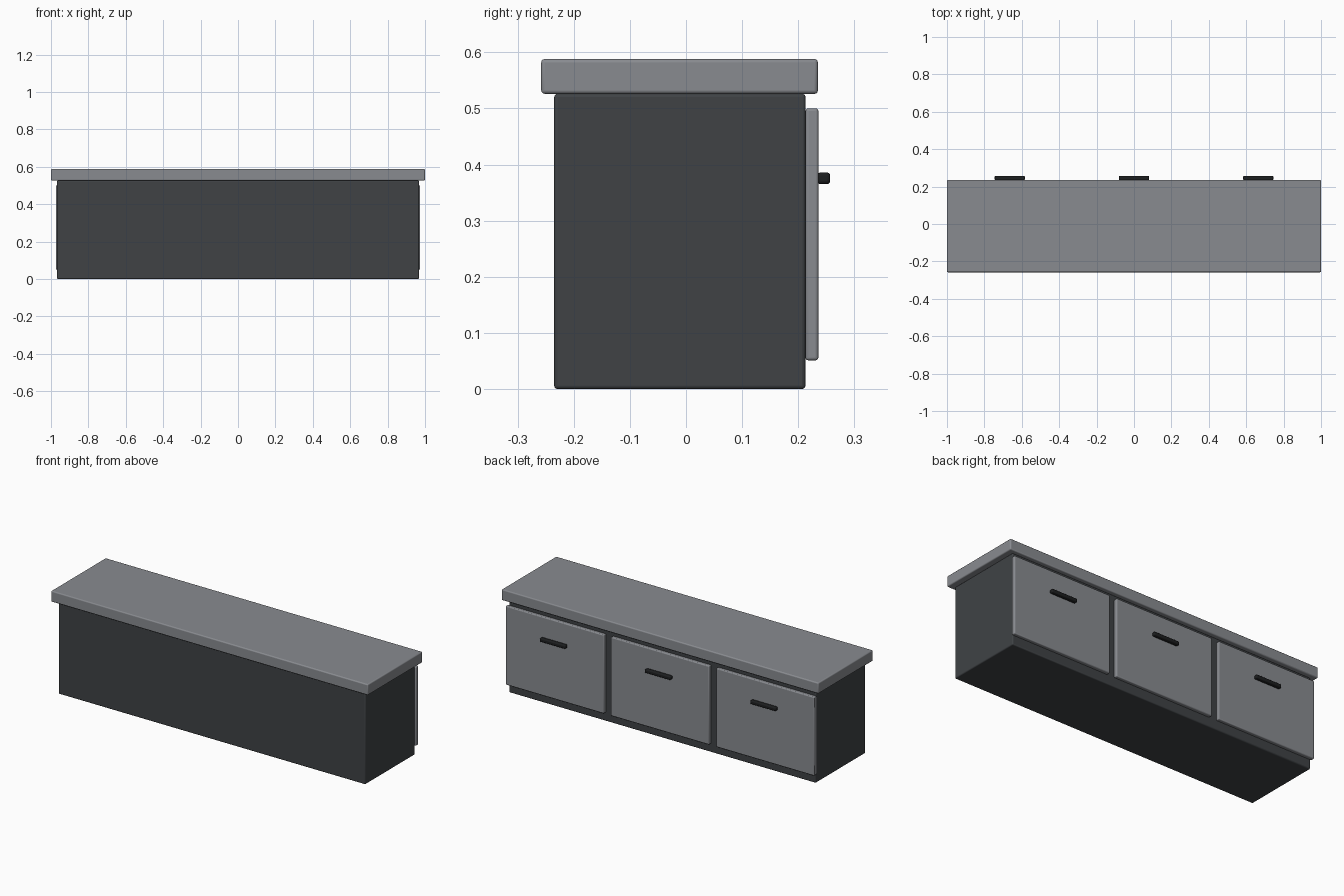
import bpy

if "Cube" in bpy.data.objects:
    bpy.data.objects.remove(bpy.data.objects["Cube"])


def material(name, color):
    m = bpy.data.materials.new(name)
    m.diffuse_color = (*color, 1)
    m.use_nodes = True
    m.node_tree.nodes["Principled BSDF"].inputs["Base Color"].default_value = m.diffuse_color
    return m


light = material("light_grey", (0.25, 0.26, 0.28))
dark = material("charcoal", (0.05, 0.055, 0.06))
black = material("black", (0.012, 0.013, 0.014))


def box(name, x, y, z, mat, bevel):
    """Rounded-edge box from (min, max) ranges on each axis."""
    mid = [(a + b) / 2 for a, b in (x, y, z)]
    bpy.ops.mesh.primitive_cube_add(size=1, location=mid)
    ob = bpy.context.object
    ob.name = name
    ob.scale = [b - a for a, b in (x, y, z)]
    bpy.ops.object.transform_apply(location=False, rotation=False, scale=True)
    mod = ob.modifiers.new("soft_edges", 'BEVEL')
    mod.width = bevel
    mod.segments = 3
    ob.data.materials.append(mat)
    bpy.ops.object.shade_smooth_by_angle()
    return ob


# Carcass and overhanging top
box("cabinet_body", (-0.968, 0.968), (-0.235, 0.213), (0, 0.526), dark, 0.006)
box("cabinet_top", (-1, 1), (-0.258, 0.235), (0.526, 0.588), light, 0.006)

# Three drawer fronts with bar handles on the +y side
for i, cx in enumerate((-0.664, 0, 0.664), 1):
    box(f"drawer_front_{i}", (cx - 0.31, cx + 0.31), (0.213, 0.236),
        (0.051, 0.5), light, 0.005)
    box(f"drawer_handle_{i}", (cx - 0.081, cx + 0.081), (0.234, 0.257),
        (0.365, 0.386), black, 0.006)
